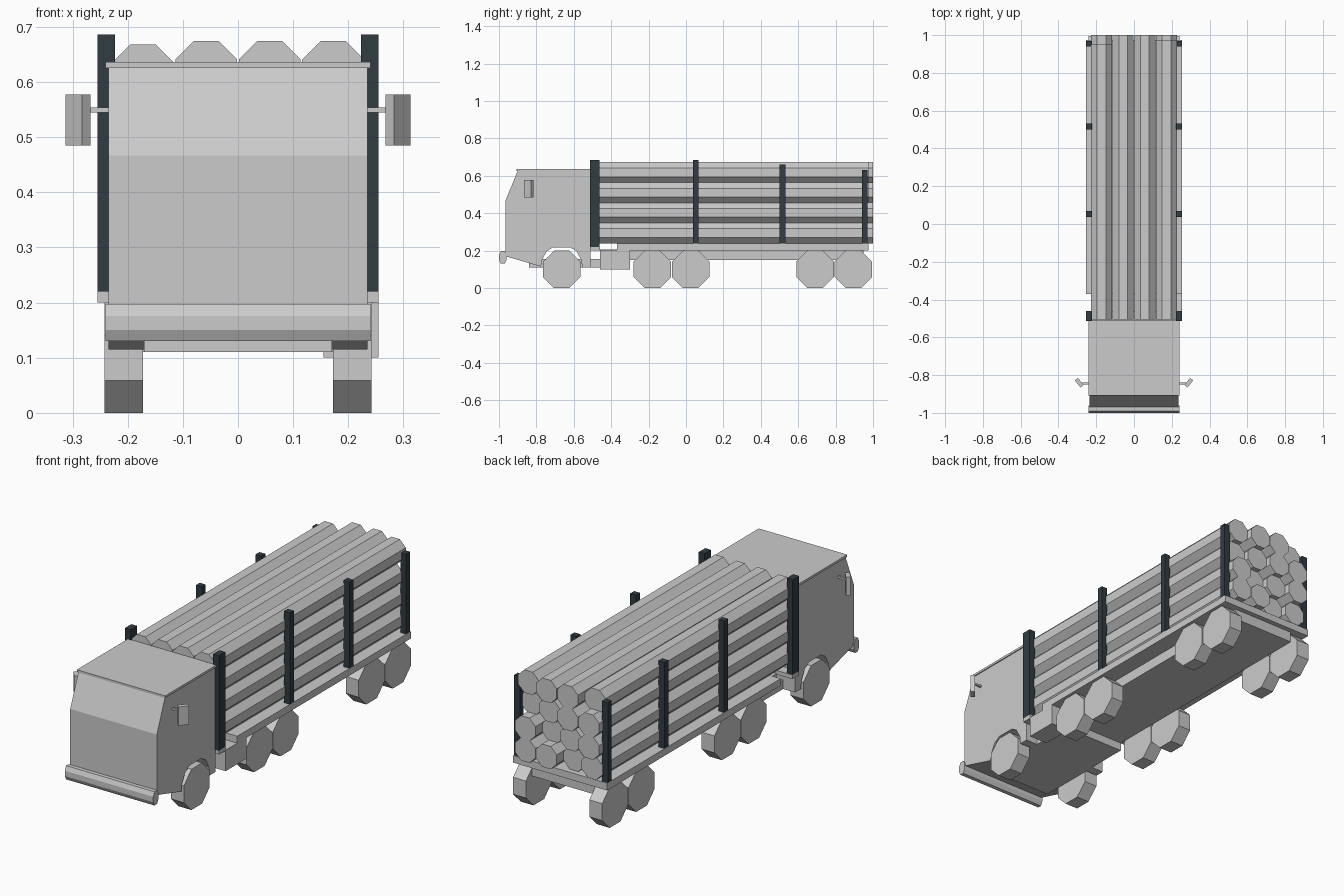
import bpy, bmesh, math
from mathutils import Vector

if "Cube" in bpy.data.objects:
    bpy.data.objects.remove(bpy.data.objects["Cube"])


def material(name, rgb):
    m = bpy.data.materials.new(name)
    m.use_nodes = True
    m.diffuse_color = (*rgb, 1)
    m.node_tree.nodes["Principled BSDF"].inputs["Base Color"].default_value = (*rgb, 1)
    return m


GREY = material("light grey", (0.6, 0.6, 0.6))
DARK = material("dark slate", (0.03, 0.045, 0.055))


def prism(name, pts, lo, hi, axis="x", mat=GREY):
    """Extrude a closed outline along an axis: x takes (y, z), y takes (x, z), z takes (x, y)."""
    place = {"x": lambda a, b: (lo, a, b),
             "y": lambda a, b: (a, lo, b),
             "z": lambda a, b: (a, b, lo)}[axis]
    bm = bmesh.new()
    face = bm.faces.new([bm.verts.new(place(a, b)) for a, b in pts])
    ext = bmesh.ops.extrude_face_region(bm, geom=[face])
    step = Vector([hi - lo if c == axis else 0 for c in "xyz"])
    bmesh.ops.translate(bm, vec=step, verts=[v for v in ext["geom"] if isinstance(v, bmesh.types.BMVert)])
    bmesh.ops.recalc_face_normals(bm, faces=bm.faces)
    mesh = bpy.data.meshes.new(name)
    bm.to_mesh(mesh)
    bm.free()
    mesh.materials.append(mat)
    ob = bpy.data.objects.new(name, mesh)
    bpy.context.collection.objects.link(ob)
    return ob


def box(name, x, y, z, mat=GREY):
    return prism(name, [(y[0], z[0]), (y[1], z[0]), (y[1], z[1]), (y[0], z[1])], x[0], x[1], mat=mat)


def octagon(a, b, apothem):
    r = apothem / math.cos(math.pi / 8)
    angles = [(i + 0.5) * math.pi / 4 for i in range(8)]
    return [(a + r * math.cos(t), b + r * math.sin(t)) for t in angles]


# Cab with a sloping windscreen and wheel arches
prism("cab", [(-0.965, 0.17), (-0.965, 0.467), (-0.9, 0.628), (-0.51, 0.628),
              (-0.51, 0.11), (-0.555, 0.11), (-0.56, 0.15), (-0.585, 0.197), (-0.62, 0.218),
              (-0.71, 0.218), (-0.745, 0.197), (-0.77, 0.15), (-0.775, 0.115)], -0.235, 0.235)
box("cab_roof", (-0.24, 0.24), (-0.907, -0.51), (0.625, 0.636))
prism("bumper", [(-1, 0.15), (-0.99, 0.13), (-0.97, 0.13), (-0.96, 0.15),
                 (-0.96, 0.18), (-0.97, 0.197), (-0.99, 0.197), (-1, 0.176)], -0.24, 0.24)

# Chassis, fuel tank and load bed
box("front_chassis", (-0.17, 0.17), (-0.84, -0.3), (0.11, 0.155))
box("rear_chassis", (-0.17, 0.17), (-0.46, 0.95), (0.15, 0.205))
box("fuel_tank", (0.155, 0.255), (-0.46, -0.3), (0.1, 0.203))
box("load_bed", (-0.255, 0.255), (-0.37, 0.975), (0.202, 0.237))
box("front_crossbar", (-0.255, 0.255), (-0.51, -0.46), (0.2, 0.22))

for side, s in (("left", 1), ("right", -1)):
    # Wheels
    for i, y in enumerate((-0.665, -0.18, 0.025, 0.69, 0.895)):
        prism(f"{side}_wheel_{i + 1}", octagon(y, 0.1, 0.1), s * 0.172, s * 0.242)
    # Stakes, front pair thicker
    for i, (y, half, top) in enumerate(((-0.488, 0.025, 0.686), (0.053, 0.015, 0.686),
                                        (0.516, 0.015, 0.66), (0.955, 0.015, 0.63))):
        bottom = 0.22 if i == 0 else 0.237
        box(f"{side}_stake_{i + 1}", (s * 0.223, s * 0.255), (y - half, y + half), (bottom, top), DARK)
    # Mirrors
    outline = [(0.267, -0.852), (0.283, -0.866), (0.313, -0.828), (0.297, -0.815)]
    prism(f"{side}_mirror", [(s * x, y) for x, y in outline], 0.485, 0.577, "z")
    box(f"{side}_mirror_arm", (s * 0.23, s * 0.28), (-0.85, -0.84), (0.545, 0.554))

# Logs in four layers with uneven rear ends
ENDS = (0.95, 1.0, 1.0, 0.975)
for row in range(4):
    for col in range(4):
        x = (col - 1.5) * 0.115
        z = 0.294 + row * 0.108 - (0.006 if col == 0 and row == 3 else 0)
        end = ENDS[(col + 3 - row) % 4]
        prism(f"log_{row + 1}_{col + 1}", octagon(x, z, 0.056), -0.505, end, "y")
